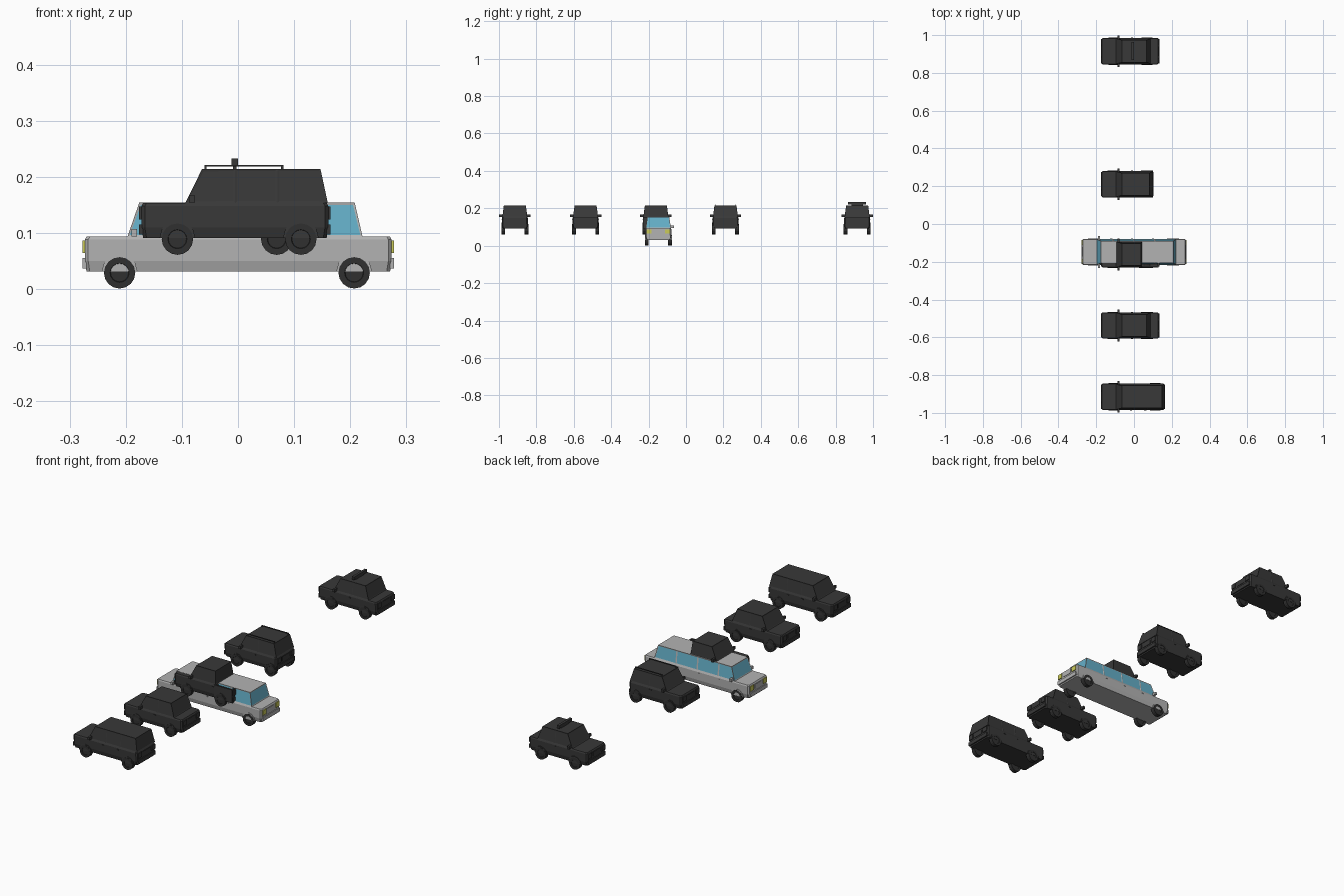
import bpy, bmesh, math
from mathutils import Matrix

if "Cube" in bpy.data.objects:
    bpy.data.objects.remove(bpy.data.objects["Cube"])


def material(name, rgb):
    m = bpy.data.materials.new(name)
    m.diffuse_color = (*rgb, 1)
    m.use_nodes = True
    m.node_tree.nodes["Principled BSDF"].inputs["Base Color"].default_value = m.diffuse_color
    return m


DARK = material("dark", (0.04, 0.04, 0.04))
TYRE = material("tyre", (0.03, 0.03, 0.03))
GLASS = material("glass", (0.13, 0.43, 0.58))
YELLOW = material("lamp_yellow", (0.6, 0.6, 0.1))
PALE = material("pale_grey", (0.45, 0.45, 0.45))


def finish(bm, name, mats):
    bmesh.ops.recalc_face_normals(bm, faces=bm.faces)
    me = bpy.data.meshes.new(name)
    bm.to_mesh(me)
    bm.free()
    for m in mats:
        me.materials.append(m)
    ob = bpy.data.objects.new(name, me)
    bpy.context.collection.objects.link(ob)
    return ob


def box(name, x, y, z, mat):
    """Box from (min, max) pairs."""
    bm = bmesh.new()
    bmesh.ops.create_cube(bm, size=1)
    for v in bm.verts:
        v.co = [(a + b) / 2 + c * (b - a) for (a, b), c in zip((x, y, z), v.co)]
    return finish(bm, name, [mat])


def body(name, x0, x1, cy, z0, mat):
    """Lower hull: stacked chamfered rings (height, end inset, half width)."""
    bm = bmesh.new()
    rings = []
    for z, e, w in ((0.031, 0.003, 0.064), (0.05, 0, 0.069), (0.088, 0, 0.0695), (0.0935, 0.003, 0.067)):
        a, b, c = x0 + e, x1 - e, 0.006
        pts = [(a + c, -w), (b - c, -w), (b, c - w), (b, w - c), (b - c, w), (a + c, w), (a, w - c), (a, c - w)]
        rings.append([bm.verts.new((x, cy + y, z0 + z)) for x, y in pts])
    for lo, hi in zip(rings, rings[1:]):
        for i in range(8):
            j = (i + 1) % 8
            bm.faces.new((lo[i], lo[j], hi[j], hi[i]))
    bm.faces.new(rings[0])
    bm.faces.new(rings[-1])
    return finish(bm, name, [mat])


def cabin(name, stations, cy, z0, paint, glass):
    """Tapered cabin through (bottom x, top x) stations, with inset windows."""
    bm = bmesh.new()
    loops = []
    for xb, xt in stations:
        pts = [(xb, -0.067, 0.0935), (xt, -0.059, 0.154), (xt, 0.059, 0.154), (xb, 0.067, 0.0935)]
        loops.append([bm.verts.new((x, cy + y, z0 + z)) for x, y, z in pts])
    windows = [bm.faces.new(loops[0]), bm.faces.new(loops[-1])]
    for a, b in zip(loops, loops[1:]):
        for i in range(4):
            j = (i + 1) % 4
            f = bm.faces.new((a[i], a[j], b[j], b[i]))
            if i in (0, 2):
                windows.append(f)
    bmesh.ops.recalc_face_normals(bm, faces=bm.faces)
    bmesh.ops.inset_individual(bm, faces=windows, thickness=0.005, depth=-0.001)
    for f in windows:
        f.material_index = 1
    return finish(bm, name, [paint, glass])


def wheel(name, x, cy, side, z0, paint):
    """Tyre with recessed hub, plus the flare over it."""
    bm = bmesh.new()
    bmesh.ops.create_cone(bm, cap_ends=True, segments=16, radius1=0.028, radius2=0.028, depth=0.02)
    caps = [f for f in bm.faces if len(f.verts) > 4]
    bmesh.ops.inset_individual(bm, faces=caps, thickness=0.011, depth=0)
    bmesh.ops.inset_individual(bm, faces=caps, thickness=0.001, depth=-0.002)
    bm.transform(Matrix.Translation((x, cy + side * 0.062, z0 + 0.029)) @ Matrix.Rotation(math.pi / 2, 4, 'X'))
    finish(bm, name, [TYRE])
    bm = bmesh.new()
    arc = [(0.032 * math.cos(t * math.pi / 6), 0.032 * math.sin(t * math.pi / 6)) for t in range(7)]
    f = bm.faces.new([bm.verts.new((x + a, cy + side * 0.062, z0 + 0.031 + b)) for a, b in arc])
    g = bmesh.ops.extrude_face_region(bm, geom=[f])["geom"]
    bmesh.ops.translate(bm, verts=[v for v in g if isinstance(v, bmesh.types.BMVert)], vec=(0, side * 0.009, 0))
    finish(bm, name + "_flare", [paint])


def car(name, cy, z0, x0, x1, wheels, stations, paint=DARK, glass=DARK, lamp=DARK, bed=None):
    if bed is None:
        body(name + "_body", x0, x1, cy, z0, paint)
    else:
        # open cargo bed behind the cab
        body(name + "_body", x0, bed, cy, z0, paint)
        box(name + "_bed_floor", (bed - .006, x1), (cy - .067, cy + .067), (z0 + .031, z0 + .05), paint)
        for s in (-1, 1):
            ys = sorted((cy + s * .0695, cy + s * .062))
            box(name + "_bed_side", (bed - .006, x1), ys, (z0 + .031, z0 + .0935), paint)
        box(name + "_tailgate", (x1 - .007, x1), (cy - .067, cy + .067), (z0 + .031, z0 + .0935), paint)
    cabin(name + "_cabin", stations, cy, z0, paint, glass)
    for s in (-1, 1):
        for i, x in enumerate(wheels):
            wheel(f"{name}_wheel_{i}", x, cy, s, z0, paint)
        # side mirrors and door handles
        mx = stations[0][0] + 0.012
        box(name + "_mirror", (mx - .005, mx + .005), sorted((cy + s * .064, cy + s * .084)),
            (z0 + .094, z0 + .107), paint)
        for xb, _ in stations[1:-1] or stations[-1:]:
            box(name + "_handle", (xb - .016, xb - .005), sorted((cy + s * .069, cy + s * .0715)),
                (z0 + .08, z0 + .084), paint)
    # bumpers, lamps and plates at both ends
    for xe, d in ((x0, -1), (x1, 1)):
        xs = sorted((xe - d * .003, xe + d * .004))
        box(name + "_bumper", xs, (cy - .064, cy + .064), (z0 + .037, z0 + .055), paint)
        box(name + "_plate", sorted((xe, xe + d * .002)), (cy - .025, cy + .025), (z0 + .064, z0 + .084), paint)
        for s in (-1, 1):
            box(name + "_lamp", xs, sorted((cy + s * .036, cy + s * .062)), (z0 + .064, z0 + .087), lamp)


H = 0.06
FRONT = (-0.094, -0.064)
# dark vehicles, one behind the other
car("wagon", -0.915, H, -0.172, 0.161, (-0.108, 0.112), [FRONT, (-.005, -.005), (.07, .07), (.16, .147)])
sedan = [FRONT, (0.0, 0.0), (.088, .067)]
car("sedan", -0.537, H, -0.172, 0.131, (-0.108, 0.069), sedan)
car("pickup", -0.161, H, -0.172, 0.131, (-0.108, 0.069), [FRONT, (.042, .036)], bed=0.042)
car("hatchback", 0.211, H, -0.172, 0.1, (-0.108, 0.069), [FRONT, (0.0, 0.0), (.099, .082)])
car("taxi", 0.915, H, -0.172, 0.131, (-0.108, 0.069), sedan)

# hatchback roof rails
for s in (-1, 1):
    ys = sorted((0.211 + s * .05, 0.211 + s * .054))
    box("roof_rail", (-.06, .081), ys, (.2185, .221), DARK)
    for x in (-.06, .077):
        box("rail_post", (x, x + .004), ys, (.212, .2195), DARK)

# taxi roof sign
box("roof_sign", (-.012, 0), (.867, .963), (.219, .233), DARK)
box("sign_foot", (-.009, -.003), (.885, .945), (.212, .22), DARK)

# pale limousine on the ground, overlapping the pickup
car("limousine", -0.148, 0, -0.273, 0.274, (-0.211, 0.207),
    [(-.197, -.176), (-.11, -.11), (0, 0), (.11, .11), (.222, .208)], PALE, GLASS, YELLOW)
